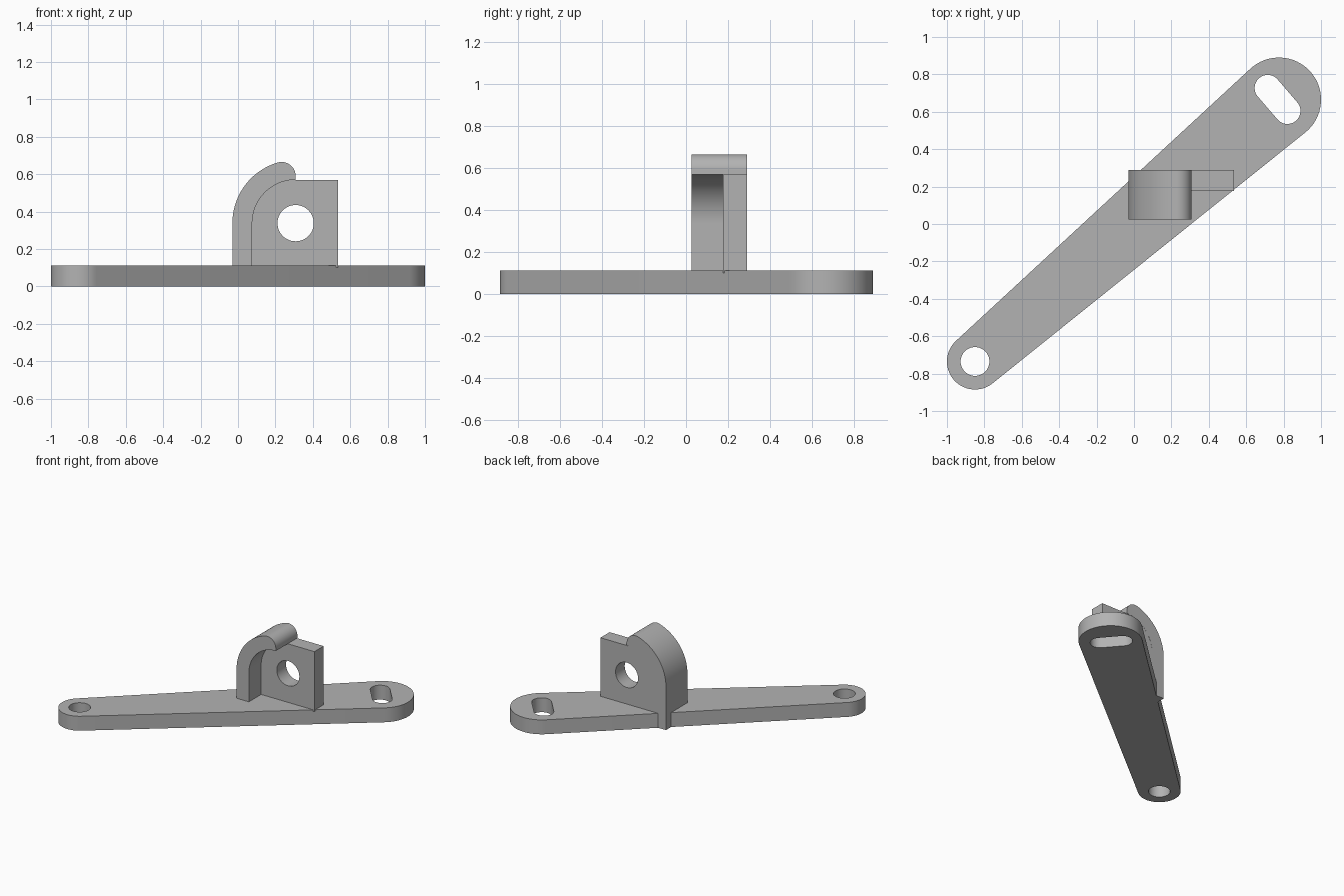
import bpy, bmesh
from math import sin, cos, acos, atan2, hypot, pi, radians
from mathutils import Matrix

if "Cube" in bpy.data.objects:
    bpy.data.objects.remove(bpy.data.objects["Cube"])

grey = bpy.data.materials.new("plain grey")
grey.use_nodes = True
colour = (0.45, 0.45, 0.45, 1)
grey.diffuse_color = colour
grey.node_tree.nodes["Principled BSDF"].inputs["Base Color"].default_value = colour


def arc(centre, r, start, end, steps=32):
    return [(centre[0] + r * cos(start + (end - start) * i / steps),
             centre[1] + r * sin(start + (end - start) * i / steps))
            for i in range(steps + 1)]


def circle(centre, r):
    return arc(centre, r, 0, 2 * pi, 48)[:-1]


def capsule(a, ra, b, rb):
    """Outline wrapped around two circles."""
    d = atan2(b[1] - a[1], b[0] - a[0])
    t = acos((ra - rb) / hypot(b[0] - a[0], b[1] - a[1]))
    return arc(b, rb, d - t, d + t) + arc(a, ra, d + t, d + 2 * pi - t)


def prism(name, outline, holes, depth, matrix):
    """Fill an outline with holes, extrude it and place it."""
    bm = bmesh.new()
    for loop in [outline] + holes:
        vs = [bm.verts.new((x, y, 0)) for x, y in loop]
        for i, v in enumerate(vs):
            bm.edges.new((vs[i - 1], v))
    bmesh.ops.triangle_fill(bm, edges=bm.edges[:], use_beauty=True, normal=(0, 0, 1))
    out = bmesh.ops.extrude_face_region(bm, geom=bm.faces[:], use_keep_orig=True)
    top = [g for g in out["geom"] if isinstance(g, bmesh.types.BMVert)]
    bmesh.ops.translate(bm, verts=top, vec=(0, 0, depth))
    bmesh.ops.transform(bm, matrix=matrix, verts=bm.verts[:])
    bmesh.ops.recalc_face_normals(bm, faces=bm.faces[:])
    mesh = bpy.data.meshes.new(name)
    bm.to_mesh(mesh)
    bm.free()
    mesh.materials.append(grey)
    ob = bpy.data.objects.new(name, mesh)
    bpy.context.collection.objects.link(ob)
    bpy.ops.object.select_all(action="DESELECT")
    ob.select_set(True)
    bpy.context.view_layer.objects.active = ob
    bpy.ops.object.shade_smooth_by_angle(angle=radians(30))
    return ob


def upright(back):
    """Stand an x-z profile up, extruding forward from y = back."""
    return Matrix.Translation((0, back, 0)) @ Matrix.Rotation(pi / 2, 4, "X")


# Tapered base arm with a round hole and a slot
small, large = (-0.85, -0.735), (0.775, 0.665)
slot = capsule((0.715, 0.727), 0.07, (0.82, 0.605), 0.07)
prism("base_arm", capsule(small, 0.15, large, 0.225),
      [circle(small, 0.077), slot], 0.112, Matrix())

# Curved hook with a rounded tip, running down through the base
pivot, inner, outer, tip = (0.308, 0.338), 0.232, 0.338, 0.075
tip_x = pivot[0] - tip
tip_angle = acos(-tip / (outer - tip))
tip_centre = (tip_x, pivot[1] + (outer - tip) * sin(tip_angle))
left, right = pivot[0] - outer, pivot[0] - inner
hook = ([(right, 0), (left, 0)]
        + arc(pivot, outer, pi, tip_angle)
        + arc(tip_centre, tip, tip_angle, 0)[1:]
        + arc(pivot, inner, pi / 2, pi))
prism("hook", hook, [], 0.265, upright(0.29))

# Upright plate behind the hook, its left edge buried in the hook
plate = [(0.05, 0.1), (0.535, 0.1), (0.535, 0.568), (0.16, 0.568), (0.05, 0.4)]
prism("upright_plate", plate, [circle(pivot, 0.097)], 0.113, upright(0.289))
